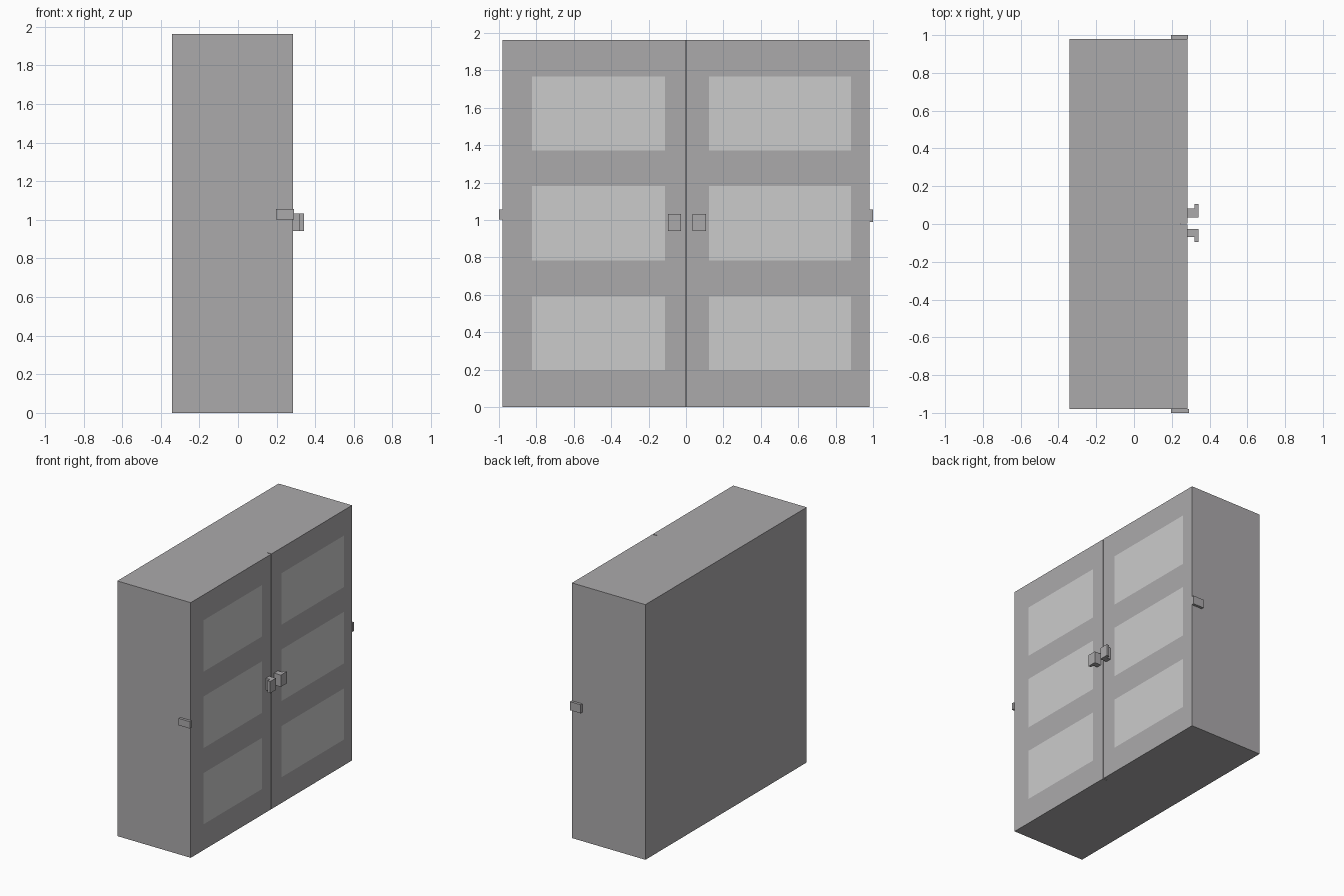
import bpy
import bmesh
from mathutils import Matrix, Vector

if "Cube" in bpy.data.objects:
    bpy.data.objects.remove(bpy.data.objects["Cube"])


def make_material(name, colour):
    m = bpy.data.materials.new(name)
    m.diffuse_color = colour
    m.use_nodes = True
    m.node_tree.nodes["Principled BSDF"].inputs["Base Color"].default_value = m.diffuse_color
    return m


METAL = make_material("painted_metal", (0.41, 0.40, 0.41, 1))
PANE = make_material("window_pane", (0.8, 0.8, 0.8, 1))


def add_box(bm, x, y, z):
    """Add a box given its (min, max) range on every axis."""
    size = Vector((x[1] - x[0], y[1] - y[0], z[1] - z[0]))
    mid = Vector((x[0] + x[1], y[0] + y[1], z[0] + z[1])) / 2
    bmesh.ops.create_cube(bm, size=1, matrix=Matrix.Translation(mid) @ Matrix.Diagonal(size).to_4x4())


def finish(bm, name):
    bmesh.ops.recalc_face_normals(bm, faces=bm.faces)
    mesh = bpy.data.meshes.new(name)
    bm.to_mesh(mesh)
    bm.free()
    mesh.materials.append(METAL)
    mesh.materials.append(PANE)
    ob = bpy.data.objects.new(name, mesh)
    bpy.context.collection.objects.link(ob)
    return ob


def box(name, x, y, z):
    bm = bmesh.new()
    add_box(bm, x, y, z)
    return finish(bm, name)


BACK, DOOR_BACK, DOOR_FRONT = -0.341, 0.25, 0.284
HALF, TOP = 0.98, 1.962
WINDOW_Z = [(0.198, 0.592), (0.784, 1.181), (1.371, 1.767)]

# Cabinet carcass
box("cabinet_body", (BACK, DOOR_BACK), (-HALF, HALF), (0, TOP))


# Doors: a slab cut along the window edges, with flush panes
def door(name, y, window_y):
    bm = bmesh.new()
    add_box(bm, (DOOR_BACK, DOOR_FRONT), y, (0, TOP))
    cuts = [((0, c, 0), (0, 1, 0)) for c in window_y]
    cuts += [((0, 0, c), (0, 0, 1)) for pair in WINDOW_Z for c in pair]
    for co, no in cuts:
        bmesh.ops.bisect_plane(bm, geom=bm.verts[:] + bm.edges[:] + bm.faces[:],
                               plane_co=co, plane_no=no)
    for f in bm.faces:
        c = f.calc_center_median()
        in_row = any(a < c.z < b for a, b in WINDOW_Z)
        if c.x > DOOR_FRONT - 0.001 and window_y[0] < c.y < window_y[1] and in_row:
            f.material_index = 1
    return finish(bm, name)


door("left_door", (-HALF, -0.003), (-0.824, -0.113))
door("right_door", (0.003, HALF), (0.122, 0.882))


# L-shaped handles: stem plus grip plate turned away from the seam
def handle(name, inner, stem, outer):
    z = (0.942, 1.033)
    bm = bmesh.new()
    profile = [(DOOR_FRONT, inner), (0.341, inner), (0.341, outer),
               (0.319, outer), (0.319, stem), (DOOR_FRONT, stem)]
    face = bm.faces.new([bm.verts.new((px, py, z[0])) for px, py in profile])
    ext = bmesh.ops.extrude_face_region(bm, geom=[face], use_keep_orig=True)
    verts = [g for g in ext["geom"] if isinstance(g, bmesh.types.BMVert)]
    bmesh.ops.translate(bm, verts=verts, vec=(0, 0, z[1] - z[0]))
    return finish(bm, name)


handle("left_handle", -0.027, -0.068, -0.096)
handle("right_handle", 0.034, 0.081, 0.106)

# Hinges on both sides
box("left_hinge", (0.196, 0.291), (-1.0, -HALF), (1.003, 1.056))
box("right_hinge", (0.196, 0.287), (HALF, 1.0), (0.99, 1.056))
